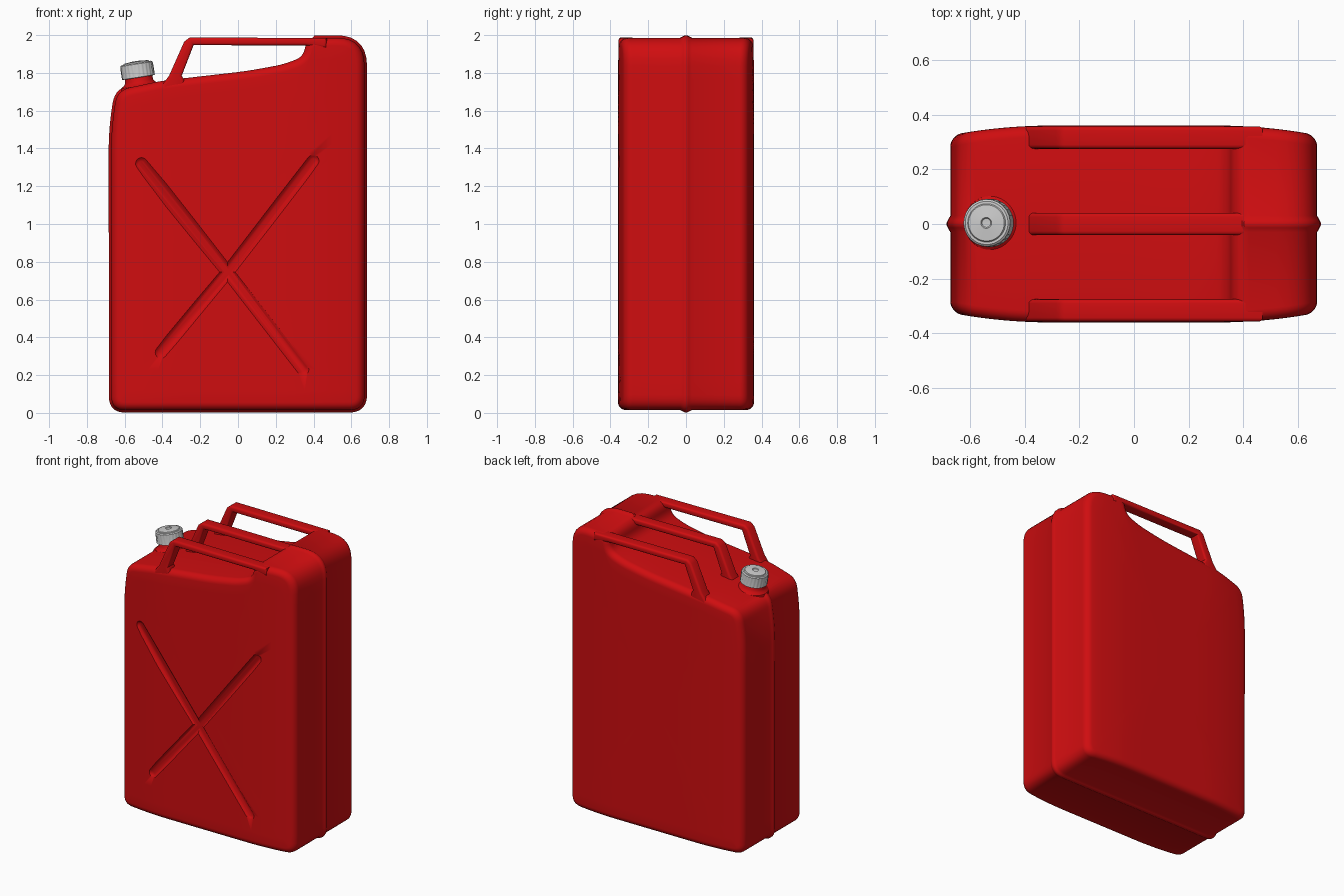
import bpy
import bmesh
from math import sin, cos, pi, radians
from mathutils import Vector, Matrix

cube = bpy.data.objects.get("Cube")
if cube:
    bpy.data.objects.remove(cube, do_unlink=True)


def material(name, color, roughness):
    mat = bpy.data.materials.new(name)
    mat.use_nodes = True
    mat.diffuse_color = color
    bsdf = next(n for n in mat.node_tree.nodes if n.type == 'BSDF_PRINCIPLED')
    bsdf.inputs["Base Color"].default_value = color
    bsdf.inputs["Roughness"].default_value = roughness
    return mat


RED = material("red", (0.62, 0.004, 0.005, 1), 0.5)
GREY = material("light_grey", (0.6, 0.6, 0.6, 1), 0.5)


def make_object(name, bm, mat):
    bmesh.ops.recalc_face_normals(bm, faces=bm.faces[:])
    mesh = bpy.data.meshes.new(name)
    bm.to_mesh(mesh)
    bm.free()
    mesh.materials.append(mat)
    obj = bpy.data.objects.new(name, mesh)
    bpy.context.scene.collection.objects.link(obj)
    return obj


def activate(obj):
    bpy.ops.object.select_all(action='DESELECT')
    obj.select_set(True)
    bpy.context.view_layer.objects.active = obj


def smooth(obj, angle=40):
    activate(obj)
    bpy.ops.object.shade_smooth_by_angle(angle=radians(angle))


def loft(rings, tips=False):
    """Skin closed rings; end with flat caps, or fans to the ring centres."""
    bm = bmesh.new()
    rows = [[bm.verts.new(p) for p in ring] for ring in rings]
    n = len(rows[0])
    for a, b in zip(rows, rows[1:]):
        for i in range(n):
            j = (i + 1) % n
            bm.faces.new((a[i], a[j], b[j], b[i]))
    for row in (rows[0], rows[-1]):
        if tips:
            mid = bm.verts.new(sum((v.co for v in row), Vector()) / n)
            for i in range(n):
                bm.faces.new((row[i], row[(i + 1) % n], mid))
        else:
            bm.faces.new(row)
    return bm


def rounded_outline(corners, steps=7, spacing=0.07):
    """Round each (x, z, radius) corner, then split the long straight runs."""
    pts = []
    for i, (x, z, r) in enumerate(corners):
        p = Vector((x, z))
        before = Vector(corners[i - 1][:2]) - p
        after = Vector(corners[(i + 1) % len(corners)][:2]) - p
        a, b = p + before.normalized() * r, p + after.normalized() * r
        for k in range(steps + 1):
            t = k / steps
            pts.append(a * (1 - t) ** 2 + p * 2 * t * (1 - t) + b * t * t)
    out = []
    for i, p in enumerate(pts):
        q = pts[(i + 1) % len(pts)]
        count = max(1, round((q - p).length / spacing))
        out += [p.lerp(q, k / count) for k in range(count)]
    return out


# Body: side outline lofted across the width, thinner towards both ends
def half_width(x):
    t = max(0, abs(x) - 0.3) / 0.37
    return 0.36 - 0.035 * t * t


outline = rounded_outline([
    (-0.67, 0.015, 0.07), (0.67, 0.015, 0.08), (0.67, 1.987, 0.15),
    (0.365, 1.985, 0.055), (0.345, 1.885, 0.045), (0.24, 1.845, 0.05),
    (0.05, 1.81, 0.08), (-0.3, 1.77, 0.08), (-0.42, 1.755, 0.04),
    (-0.64, 1.708, 0.07), (-0.672, 1.5, 0.12)])
normals = []
for i, p in enumerate(outline):
    d = (outline[(i + 1) % len(outline)] - outline[i - 1]).normalized()
    normals.append(Vector((d.y, -d.x)))

EDGE = 0.042
CENTRE = Vector((0, 0.9))


def edge_ring(angle):
    ring = []
    for p, n in zip(outline, normals):
        q = p - n * EDGE * (1 - cos(angle))
        ring.append((q.x, half_width(q.x) - EDGE * (1 - sin(angle)), q.y))
    return ring


def face_ring(scale):
    ring = []
    for p, n in zip(outline, normals):
        q = CENTRE + (p - n * EDGE - CENTRE) * scale
        ring.append((q.x, half_width(q.x), q.y))
    return ring


def seam_ring(y, height):
    ring = []
    for p, n in zip(outline, normals):
        in_recess = p.y > 1.6 and -0.6 < p.x < 0.4
        q = p + n * (0 if in_recess else height)
        ring.append((q.x, y, q.y))
    return ring


half = [seam_ring(0.006, 0.013), seam_ring(0.014, 0.009), seam_ring(0.03, 0)]
half += [edge_ring(k / 6 * pi / 2) for k in range(7)]
half += [face_ring(s) for s in (0.93, 0.8, 0.6, 0.35, 0.1)]
mirrored = [[(x, -y, z) for x, y, z in ring] for ring in reversed(half)]
body = make_object("body", loft(mirrored + half, tips=True), RED)


# Crossed grooves pressed into the front
def groove_ring(a, b, width, offset):
    d = Vector((b.x - a.x, 0, b.z - a.z)).normalized()
    side = Vector((-d.z, 0, d.x))
    ring = []
    for end, start in ((b, -pi / 2), (a, pi / 2)):
        for k in range(9):
            t = start + k / 8 * pi
            ring.append(end + (d * cos(t) + side * sin(t)) * width
                        + Vector((0, offset, 0)))
    return ring


crossing = Vector((-0.055, -0.36, 0.745))
for x, z in ((-0.515, 1.32), (0.4, 1.335), (-0.41, 0.32), (0.345, 0.23)):
    end = Vector((x, -half_width(x), z))
    rings = [groove_ring(crossing, end, w, y)
             for w, y in ((0.052, -0.02), (0.032, 0), (0.022, 0.008), (0.013, 0.013))]
    cutter = make_object("groove_cutter", loft(rings), RED)
    cutter.hide_render = True
    activate(body)
    mod = body.modifiers.new("groove", 'BOOLEAN')
    mod.operation = 'DIFFERENCE'
    mod.solver = 'EXACT'
    mod.object = cutter
    bpy.ops.object.modifier_apply(modifier=mod.name)
    bpy.data.objects.remove(cutter, do_unlink=True)
smooth(body)

# Three carrying handles, each a bent bar running into the shoulder
bar = [(-0.42, 1.69), (-0.395, 1.745), (-0.365, 1.785), (-0.285, 1.965), (-0.255, 1.988),
       (0.47, 1.984), (0.47, 1.93), (0.36, 1.945),
       (-0.235, 1.947), (-0.298, 1.785), (-0.285, 1.765), (-0.285, 1.69)]
for name, y in (("front_handle", -0.316), ("middle_handle", 0), ("back_handle", 0.316)):
    bm = loft([[(x, y + s * 0.041, z) for x, z in bar] for s in (-1, 1)])
    bmesh.ops.recalc_face_normals(bm, faces=bm.faces[:])
    rims = [e for e in bm.edges if abs(e.verts[0].co.y - e.verts[1].co.y) < 0.01]
    bmesh.ops.bevel(bm, geom=rims, offset=0.015, segments=4, profile=0.5,
                    affect='EDGES', clamp_overlap=True)
    smooth(make_object(name, bm, RED))

# Filler neck and screw cap, tilted together
TILT = Matrix.Translation((-0.518, 0.004, 1.72)) @ Matrix.Rotation(radians(-9), 4, 'Y')


def lathe(name, profile, mat, knurl=0, sides=96):
    rings = []
    for r, z, grip in profile:
        ring = []
        for k in range(sides):
            rr = r - (knurl if grip and k % 4 > 1 else 0)
            t = 2 * pi * k / sides
            ring.append(TILT @ Vector((rr * cos(t), rr * sin(t), z)))
        rings.append(ring)
    smooth(make_object(name, loft(rings), mat), 35)


lathe("neck", [(0.115, -0.03, 0), (0.1, 0.012, 0), (0.085, 0.022, 0),
               (0.075, 0.035, 0), (0.072, 0.08, 0)], RED)
lathe("screw_cap", [(0.08, 0.056, 0), (0.088, 0.058, 0), (0.088, 0.068, 1),
                    (0.088, 0.118, 1), (0.086, 0.128, 0), (0.079, 0.134, 0),
                    (0.07, 0.134, 0), (0.066, 0.139, 0), (0.02, 0.144, 0),
                    (0.016, 0.139, 0), (0.005, 0.138, 0)], GREY, knurl=0.003)
